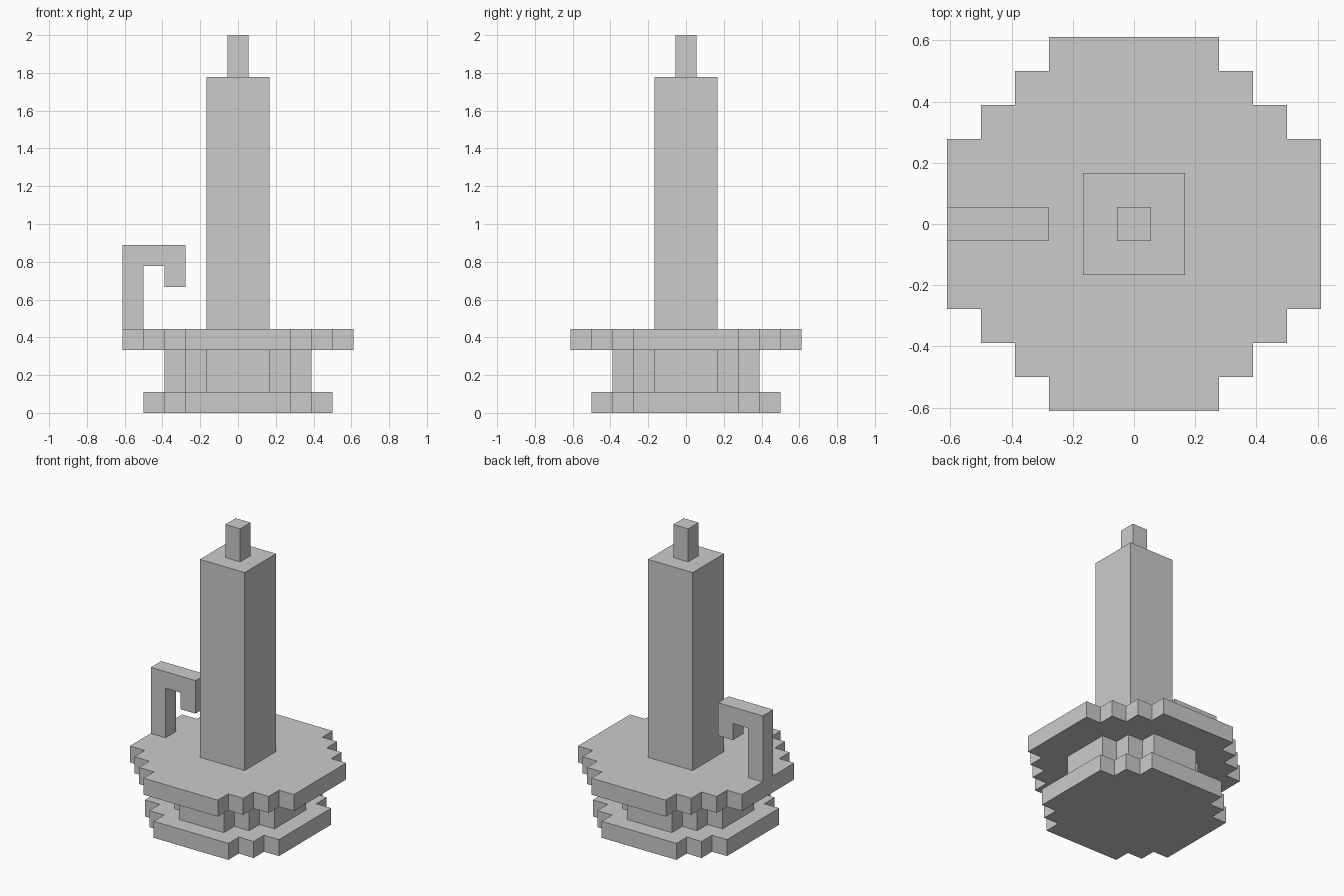
import bpy, bmesh
from mathutils import Vector

if "Cube" in bpy.data.objects:
    bpy.data.objects.remove(bpy.data.objects["Cube"])

U = 2 / 18  # one block


def extrude_profile(name, points, direction):
    """Extrude a closed outline (in block units) along a direction."""
    bm = bmesh.new()
    face = bm.faces.new([bm.verts.new(Vector(p) * U) for p in points])
    new = bmesh.ops.extrude_face_region(bm, geom=[face])["geom"]
    bmesh.ops.translate(bm, vec=Vector(direction) * U,
                        verts=[v for v in new if isinstance(v, bmesh.types.BMVert)])
    bmesh.ops.recalc_face_normals(bm, faces=bm.faces[:])
    mesh = bpy.data.meshes.new(name)
    bm.to_mesh(mesh)
    bm.free()
    obj = bpy.data.objects.new(name, mesh)
    bpy.context.collection.objects.link(obj)
    return obj


def stepped_disc(name, radius, flat, z0, z1):
    """Blocky disc: stair-step corners between flats of half-width `flat`.
    With flat == radius it is a plain square prism."""
    quarter = [(radius, flat)]
    for i in range(int(radius - flat)):
        x, y = radius - i - 1, flat + i
        quarter += [(x, y), (x, y + 1)]
    outline = []
    for _ in range(4):
        outline += quarter
        quarter = [(-y, x) for x, y in quarter]
    return extrude_profile(name, [(x, y, z0) for x, y in outline], (0, 0, z1 - z0))


# Holder, candle and wick
stepped_disc("base", 4.5, 2.5, 0, 1)
stepped_disc("stem", 3.5, 1.5, 1, 3)
stepped_disc("drip_plate", 5.5, 2.5, 3, 4)
stepped_disc("candle", 1.5, 1.5, 4, 16)
stepped_disc("wick", 0.5, 0.5, 16, 18)

# Hooked handle on the left rim
hook = [(-5.5, 4), (-4.5, 4), (-4.5, 7), (-3.5, 7),
        (-3.5, 6), (-2.5, 6), (-2.5, 8), (-5.5, 8)]
extrude_profile("handle", [(x, -0.5, z) for x, z in hook], (0, 1, 0))
